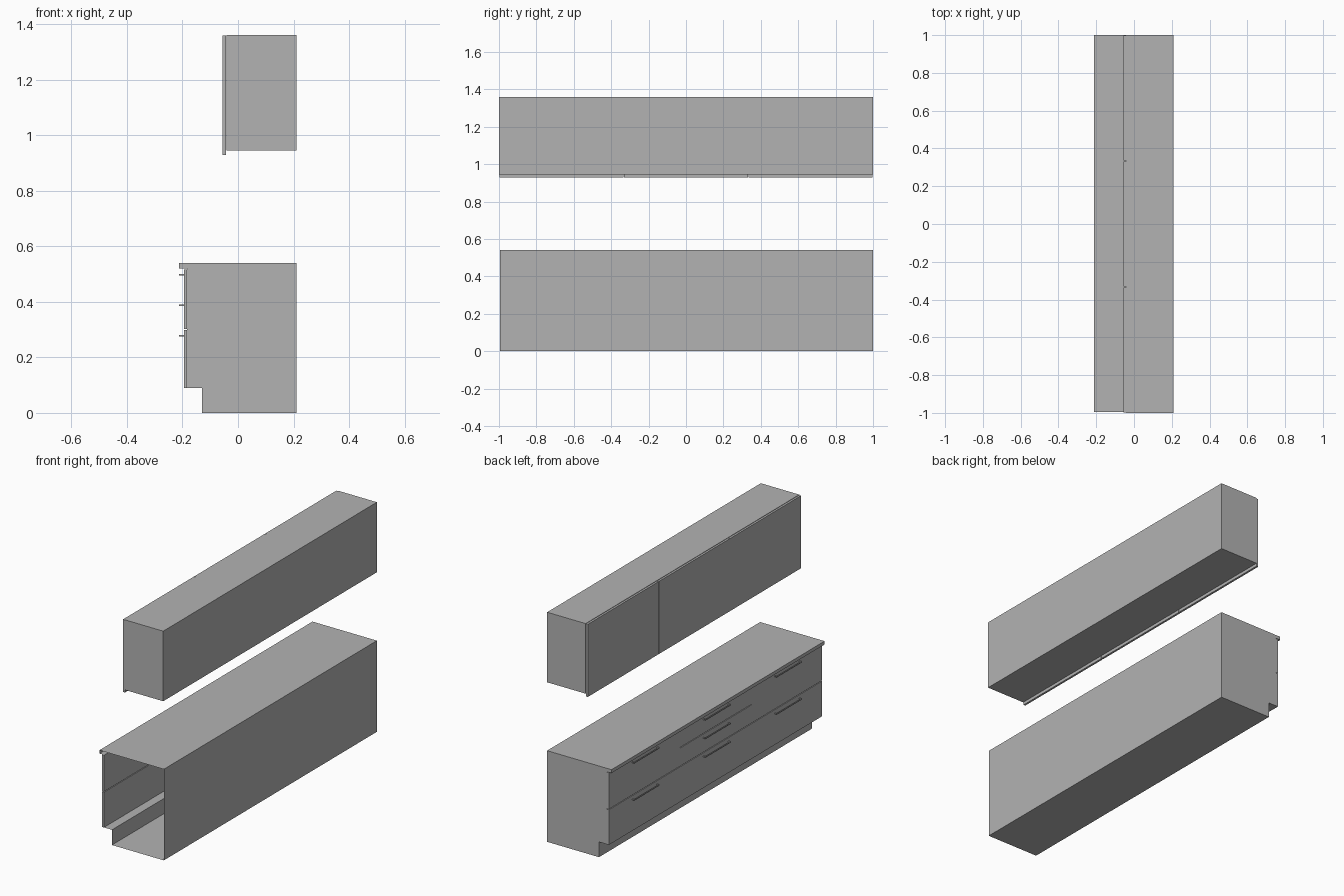
import bpy
import bmesh

if "Cube" in bpy.data.objects:
    bpy.data.objects.remove(bpy.data.objects["Cube"], do_unlink=True)

# One grey for everything
grey = bpy.data.materials.new("plain_grey")
grey.use_nodes = True
GREY = (0.45, 0.45, 0.45, 1)
grey.diffuse_color = GREY
grey.node_tree.nodes["Principled BSDF"].inputs["Base Color"].default_value = GREY


def finish(name, bm):
    bmesh.ops.recalc_face_normals(bm, faces=bm.faces)
    mesh = bpy.data.meshes.new(name)
    bm.to_mesh(mesh)
    bm.free()
    mesh.materials.append(grey)
    obj = bpy.data.objects.new(name, mesh)
    bpy.context.collection.objects.link(obj)
    return obj


def add_box(bm, xs, ys, zs):
    verts = bmesh.ops.create_cube(bm, size=1)["verts"]
    for v in verts:
        for axis, (lo, hi) in enumerate((xs, ys, zs)):
            v.co[axis] = hi if v.co[axis] > 0 else lo


def box(name, xs, ys, zs):
    bm = bmesh.new()
    add_box(bm, xs, ys, zs)
    return finish(name, bm)


BACK = 0.21            # wall side
FACE = -0.183          # carcass front
FRONT = -0.195         # drawer front face
NEAR, FAR = -0.994, 1.0
COLUMN = 2 / 3         # width of a drawer or door column
GAP = 0.004

# Base cabinet shell: extruded profile, open at the near end and behind the drawers
profile = [(FACE, 0.09), (-0.13, 0.09), (-0.13, 0), (BACK, 0), (BACK, 0.54),
           (-0.212, 0.54), (-0.212, 0.52), (FACE, 0.52)]
bm = bmesh.new()
near = [bm.verts.new((x, NEAR, z)) for x, z in profile]
far = [bm.verts.new((x, FAR, z)) for x, z in profile]
for i in range(len(profile) - 1):
    bm.faces.new((near[i], near[i + 1], far[i + 1], far[i]))
bm.faces.new(far)
finish("base_cabinet_shell", bm)


# Bar handle on two posts
def handle(name, y, z):
    half, t = 0.118, 0.0025
    bm = bmesh.new()
    add_box(bm, (-0.212, -0.207), (y - half, y + half), (z - t, z + t))
    for end in (-1, 1):
        c = y + end * (half - t)
        add_box(bm, (-0.207, FRONT), (c - t, c + t), (z - t, z + t))
    finish(name, bm)


# Drawer fronts: (bottom, top, handle height); the middle column splits its upper drawer
lower = (0.09, 0.298, 0.277)
upper = (0.302, 0.517, 0.497)
split = [(0.302, 0.409, 0.387), (0.413, 0.517, 0.497)]
columns = {"right": (-1, [lower, upper]),
           "middle": (0, [lower] + split),
           "left": (1, [lower, upper])}
for side, (step, drawers) in columns.items():
    mid = step * COLUMN
    y0 = max(mid - COLUMN / 2, NEAR)
    y1 = mid + COLUMN / 2
    for n, (z0, z1, grip) in enumerate(drawers, 1):
        box(f"{side}_drawer_front_{n}", (FRONT, FACE), (y0, y1), (z0, z1))
        handle(f"{side}_drawer_handle_{n}", mid, grip)

# Wall cabinet with three doors hanging below its underside
box("wall_cabinet", (-0.042, BACK), (-1, 1), (0.945, 1.36))
for side, step in (("right", -1), ("middle", 0), ("left", 1)):
    mid = step * COLUMN
    half = COLUMN / 2 - GAP / 2
    box(f"{side}_wall_door", (-0.055, -0.043), (mid - half, mid + half), (0.928, 1.358))
